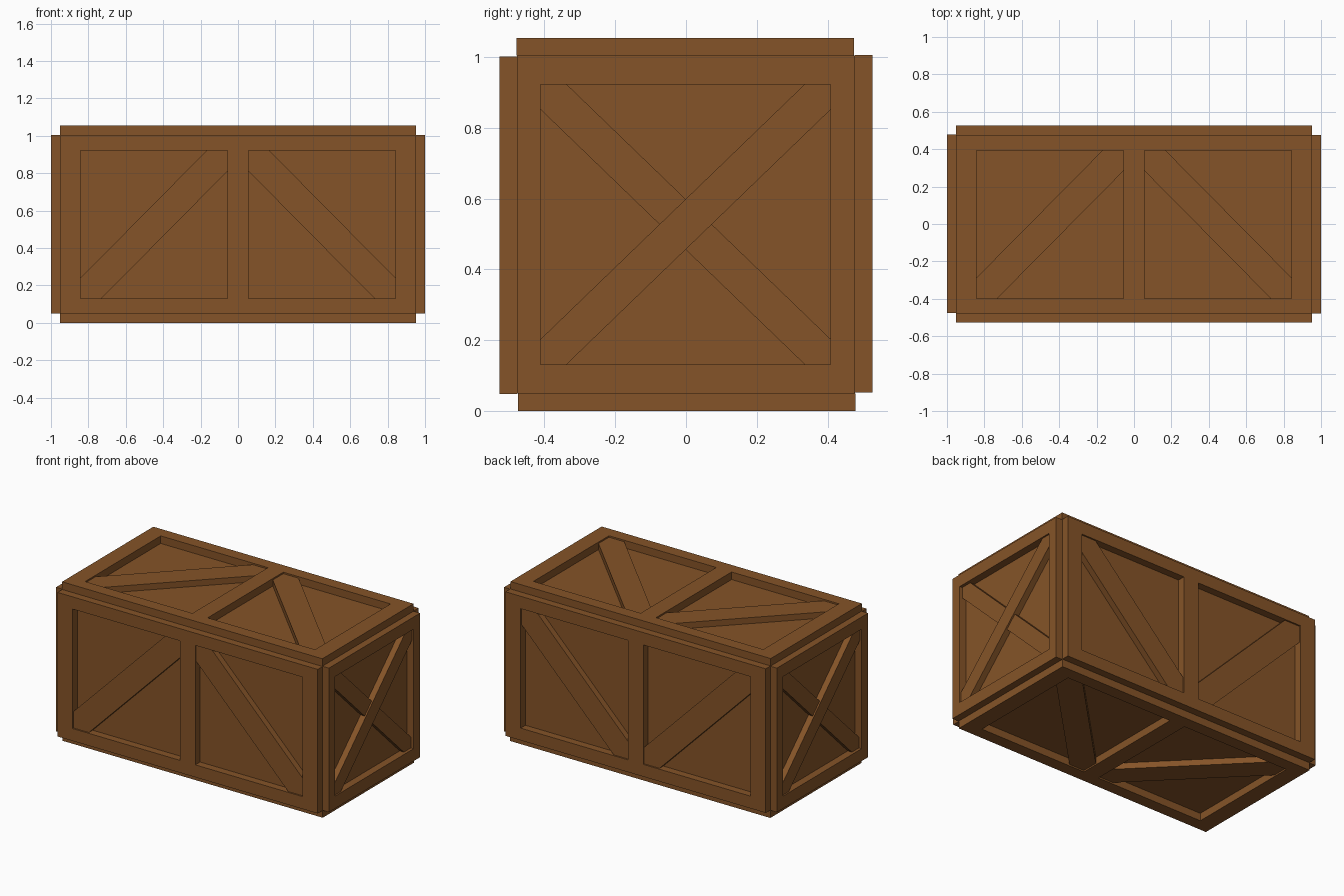
import bpy, bmesh, math
from mathutils import Matrix

if "Cube" in bpy.data.objects:
    bpy.data.objects.remove(bpy.data.objects["Cube"])

wood = bpy.data.materials.new("brown_wood")
wood.diffuse_color = (0.235, 0.088, 0.021, 1)
wood.use_nodes = True
wood.node_tree.nodes["Principled BSDF"].inputs["Base Color"].default_value = wood.diffuse_color

HX, HY, ZC, T = 0.95, 0.477, 0.527, 0.05   # core half sizes, centre height, frame thickness


def finish(bm, name, matrix):
    bmesh.ops.recalc_face_normals(bm, faces=bm.faces[:])
    bm.transform(matrix)
    me = bpy.data.meshes.new(name)
    bm.to_mesh(me)
    bm.free()
    me.materials.append(wood)
    ob = bpy.data.objects.new(name, me)
    bpy.context.collection.objects.link(ob)


def thicken(bm, depth):
    res = bmesh.ops.extrude_face_region(bm, geom=bm.faces[:])
    verts = [g for g in res["geom"] if isinstance(g, bmesh.types.BMVert)]
    bmesh.ops.translate(bm, verts=verts, vec=(0, 0, depth))


def frame(name, us, vs, matrix):
    """Plate on a grid of cuts; every cell with odd indices is an opening."""
    bm = bmesh.new()
    grid = [[bm.verts.new((u, v, 0)) for v in vs] for u in us]
    for i in range(len(us) - 1):
        for j in range(len(vs) - 1):
            if not (i % 2 and j % 2):
                bm.faces.new((grid[i][j], grid[i + 1][j], grid[i + 1][j + 1], grid[i][j + 1]))
    thicken(bm, T)
    finish(bm, name, matrix)


def brace(name, u0, u1, v0, v1, cu, cv, depth, matrix):
    """Diagonal board from corner (u0, v0) to (u1, v1), clipped to the opening."""
    su = math.copysign(1, u1 - u0)
    pts = [(u0, v0), (u0 + su * cu, v0), (u1, v1 - cv),
           (u1, v1), (u1 - su * cu, v1), (u0, v0 + cv)]
    bm = bmesh.new()
    bm.faces.new([bm.verts.new((u, v, 0)) for u, v in pts])
    thicken(bm, depth)
    finish(bm, name, matrix)


# Solid box behind the frames
bm = bmesh.new()
bmesh.ops.create_cube(bm, size=1)
bmesh.ops.scale(bm, vec=(2 * HX, 2 * HY, 2 * HY), verts=bm.verts[:])
finish(bm, "inner_box", Matrix.Translation((0, 0, ZC)))

# Four long sides, each turned a quarter around the x axis
for k, side in enumerate(("front", "top", "back", "bottom")):
    m = (Matrix.Translation((0, 0, ZC)) @ Matrix.Rotation(math.radians(90 - 90 * k), 4, "X")
         @ Matrix.Translation((0, -0.002, HY)))
    frame(side + "_frame", (-0.953, -0.842, -0.056, 0.056, 0.842, 0.953),
          (-0.477, -0.395, 0.396, 0.477), m)
    for s, tag in ((-1, "left"), (1, "right")):
        brace(f"{side}_{tag}_brace", s * 0.842, s * 0.056, -0.395, 0.396, 0.112, 0.11, 0.04, m)

# Two ends with crossed braces
for s, side in ((1, "right_end"), (-1, "left_end")):
    m = (Matrix.Translation((0, 0, ZC)) @ Matrix.Rotation(math.radians(90 * s), 4, "Z")
         @ Matrix.Rotation(math.radians(90), 4, "X") @ Matrix.Translation((-0.001, 0, HX)))
    frame(side + "_frame", (-0.477, -0.41, 0.41, 0.477), (-0.477, -0.395, 0.396, 0.477), m)
    brace(side + "_upper_brace", -0.41, 0.41, -0.395, 0.396, 0.074, 0.071, 0.04, m)
    brace(side + "_lower_brace", 0.41, -0.41, -0.395, 0.396, 0.074, 0.071, 0.03, m)
